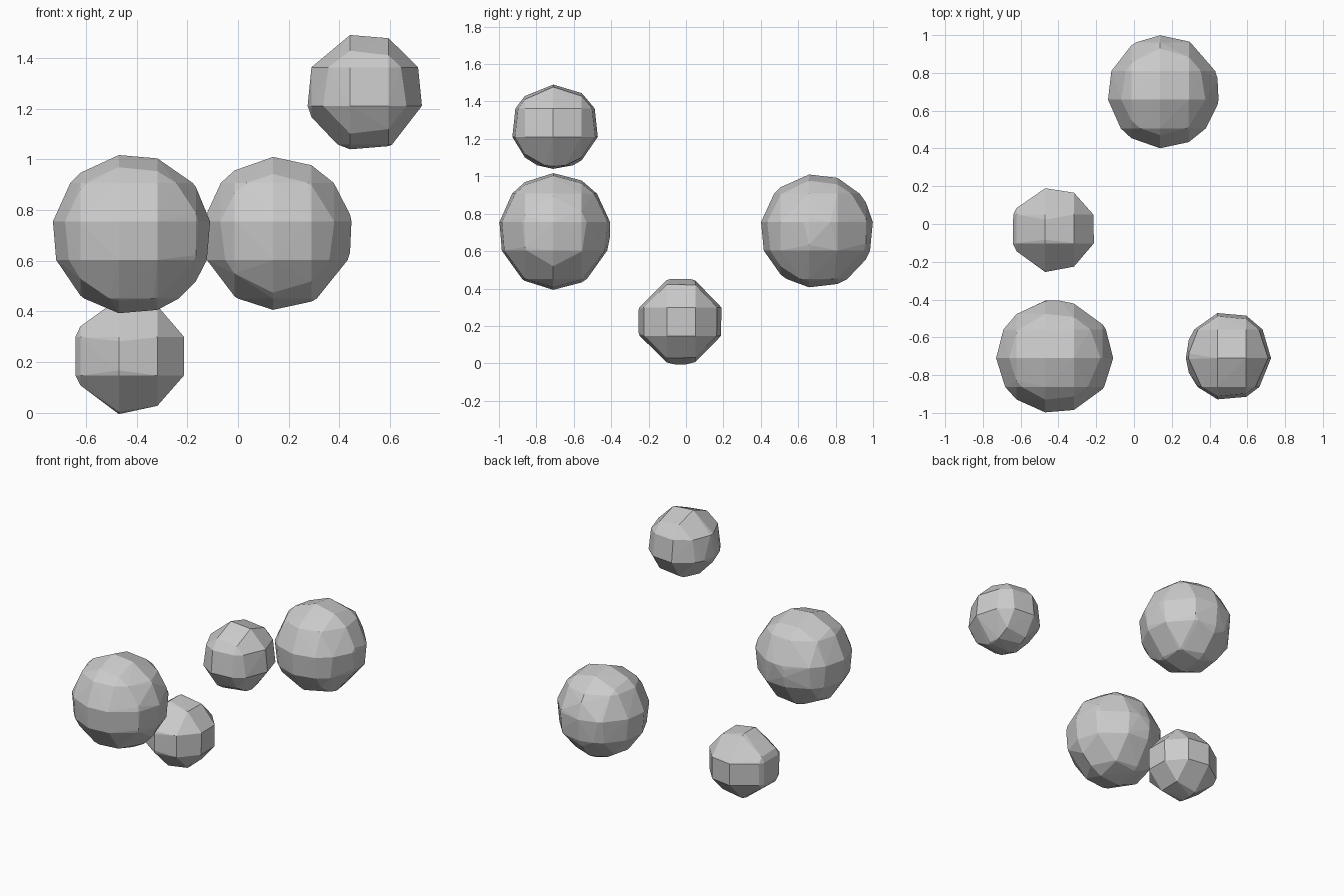
import bpy, bmesh, math
from mathutils import Vector

if "Cube" in bpy.data.objects:
    bpy.data.objects.remove(bpy.data.objects["Cube"])

# Shared sampling lattice: facet corners lie where lattice lines pierce each ball
STEP = 0.152
ORIGIN = Vector((-0.47, -0.71, 0.147))


def lattice(axis, low, high):
    first = math.ceil((low - ORIGIN[axis]) / STEP)
    last = math.floor((high - ORIGIN[axis]) / STEP)
    return [ORIGIN[axis] + i * STEP for i in range(first, last + 1)]


def faceted_ball(name, centre, radii):
    bm = bmesh.new()
    for axis in range(3):
        b, c = (axis + 1) % 3, (axis + 2) % 3
        for u in lattice(b, centre[b] - radii[b], centre[b] + radii[b]):
            for v in lattice(c, centre[c] - radii[c], centre[c] + radii[c]):
                left = 1 - ((u - centre[b]) / radii[b]) ** 2 - ((v - centre[c]) / radii[c]) ** 2
                if left <= 0:
                    continue
                for sign in (-1, 1):
                    p = Vector((0, 0, 0))
                    p[axis] = centre[axis] + sign * radii[axis] * math.sqrt(left)
                    p[b], p[c] = u, v
                    bm.verts.new(p)
    bmesh.ops.remove_doubles(bm, verts=bm.verts[:], dist=0.003)
    hull = bmesh.ops.convex_hull(bm, input=bm.verts[:])
    spare = {g for g in hull["geom_interior"] + hull["geom_unused"]
             if isinstance(g, bmesh.types.BMVert)}
    bmesh.ops.delete(bm, geom=list(spare), context='VERTS')
    bmesh.ops.recalc_face_normals(bm, faces=bm.faces[:])
    mesh = bpy.data.meshes.new(name)
    bm.to_mesh(mesh)
    bm.free()
    bpy.context.collection.objects.link(bpy.data.objects.new(name, mesh))


# Four separate floating balls
faceted_ball("low_small_ball", (-0.427, -0.03, 0.225), (0.239, 0.235, 0.236))
faceted_ball("front_large_ball", (-0.42, -0.703, 0.705), (0.314, 0.302, 0.316))
faceted_ball("back_large_ball", (0.155, 0.70, 0.708), (0.299, 0.303, 0.305))
faceted_ball("high_small_ball", (0.50, -0.70, 1.265), (0.232, 0.243, 0.233))
